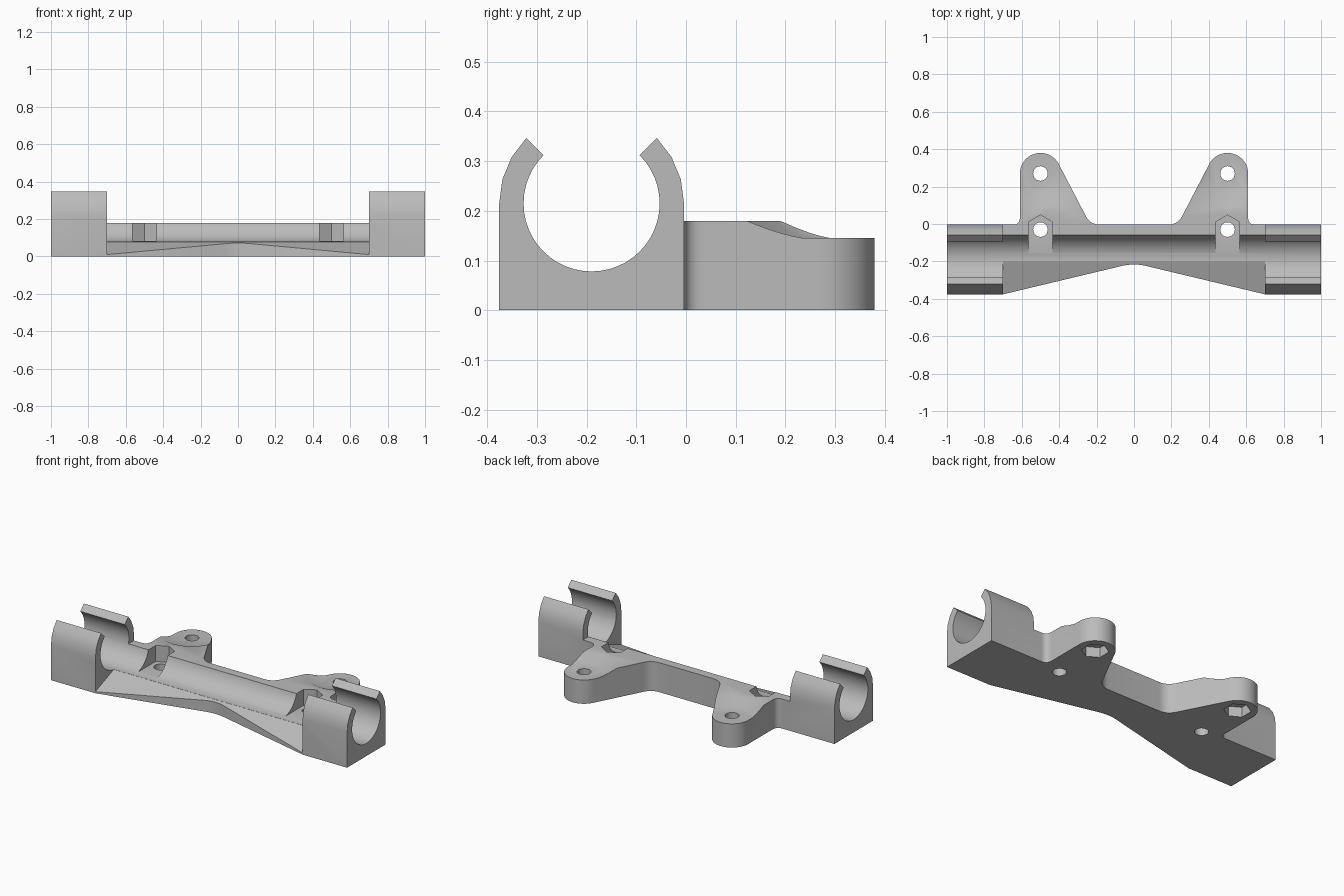
import bpy, bmesh
from math import sin, cos, pi, radians
from mathutils import Vector

if "Cube" in bpy.data.objects:
    bpy.data.objects.remove(bpy.data.objects["Cube"], do_unlink=True)

grey = bpy.data.materials.new("light grey plastic")
grey.use_nodes = True
colour = (0.5, 0.5, 0.5, 1)
grey.diffuse_color = colour
grey.node_tree.nodes["Principled BSDF"].inputs["Base Color"].default_value = colour

BORE_Y, BORE_Z, BORE_R, OUTER_R = -0.19, 0.215, 0.137, 0.186
BACK = BORE_Y + OUTER_R
FRONT = BORE_Y - OUTER_R
TOP, SPAN = 0.18, 0.7


def loft(name, lower, upper):
    """Solid between two matching outlines of 3D points."""
    bm = bmesh.new()
    a = [bm.verts.new(p) for p in lower]
    b = [bm.verts.new(p) for p in upper]
    bm.faces.new(a)
    bm.faces.new(b)
    for i in range(len(a)):
        j = (i + 1) % len(a)
        bm.faces.new((a[i], a[j], b[j], b[i]))
    bmesh.ops.recalc_face_normals(bm, faces=bm.faces)
    mesh = bpy.data.meshes.new(name)
    bm.to_mesh(mesh)
    bm.free()
    obj = bpy.data.objects.new(name, mesh)
    bpy.context.collection.objects.link(obj)
    mesh.materials.append(grey)
    return obj


def along_x(name, outline, half):
    return loft(name, [(-half, y, z) for y, z in outline], [(half, y, z) for y, z in outline])


def along_z(name, outline, z0, z1):
    return loft(name, [(x, y, z0) for x, y in outline], [(x, y, z1) for x, y in outline])


def arc(cx, cy, r, start, end, steps):
    angles = [radians(start + (end - start) * i / steps) for i in range(steps + 1)]
    return [(cx + r * cos(a), cy + r * sin(a)) for a in angles]


def ring(cx, cy, r, n, start=0):
    return arc(cx, cy, r, start, start + 360, n)[:-1]


def bend(p, q, r, steps=8):
    """Rounded corner from p to r, pulled towards q."""
    p, q, r = Vector(p), Vector(q), Vector(r)
    ts = [i / steps for i in range(steps + 1)]
    return [tuple(p * (1 - t) ** 2 + q * 2 * t * (1 - t) + r * t * t) for t in ts]


def combine(tool, operation="DIFFERENCE"):
    mod = body.modifiers.new("shape", "BOOLEAN")
    mod.operation, mod.solver, mod.object = operation, "EXACT", tool
    bpy.ops.object.select_all(action="DESELECT")
    bpy.context.view_layer.objects.active = body
    body.select_set(True)
    bpy.ops.object.modifier_apply(modifier=mod.name)
    bpy.data.objects.remove(tool, do_unlink=True)


# Clamp section run along the whole length
section = [(FRONT, 0), (BACK, 0)] + arc(BORE_Y, BORE_Z, OUTER_R, 0, 180, 12)
body = along_x("bearing_bracket", section, 1)

# Lower the middle between the two clamps
combine(along_x("middle_cut", [(-0.5, TOP), (0.2, TOP), (0.2, 0.5), (-0.5, 0.5)], SPAN))

# Screw ears on the back
for s in (-1, 1):
    plan = [(0.65, -0.04)]
    plan += bend((0.65, BACK), (0.61, BACK), (0.61, 0.037))
    plan += arc(0.5, 0.27, 0.11, 0, 153, 18)
    plan += bend((0.261, 0.049), (0.236, BACK), (0.18, BACK))
    plan += [(0.18, -0.04)]
    combine(along_z("ear", [(s * x, y) for x, y in plan], 0, TOP), "UNION")

# Bore and the snap-in opening
combine(along_x("bore", ring(BORE_Y, BORE_Z, BORE_R, 48), 1.1))
combine(along_x("opening", [(BORE_Y, BORE_Z), (BORE_Y + 0.3, BORE_Z + 0.3),
                            (BORE_Y - 0.3, BORE_Z + 0.3)], 1.1))

# Sloping front shelf and its waisted front edge
combine(along_x("shelf_cut", [(-0.2, 0.078), (-0.2, 0.4), (-0.42, 0.4), (-0.42, -0.007)], SPAN))
waist = bend((0.08, -0.228), (0, -0.205), (-0.08, -0.228))
waist = [(SPAN, -0.5), (SPAN, FRONT)] + waist + [(-SPAN, FRONT), (-SPAN, -0.5)]
combine(along_z("waist_cut", waist, -0.1, 0.5))

for x in (-0.5, 0.5):
    # Dished seat around each ear screw, with a nut pocket below
    low, high = ring(x, 0.27, 0.115, 40), ring(x, 0.27, 0.195, 40)
    combine(loft("seat_cut", [(a, b, 0.145) for a, b in low], [(a, b, 0.185) for a, b in high]))
    combine(along_z("ear_hole", ring(x, 0.27, 0.039, 24), -0.1, 0.3))
    combine(along_z("nut_pocket", ring(x, 0.27, 0.075, 6, 30), -0.1, 0.06))
    # Pointed nut slot and screw hole through the trough
    slot = [(x + 0.065, -0.2), (x + 0.065, 0.01), (x, 0.048), (x - 0.065, 0.01), (x - 0.065, -0.2)]
    combine(along_z("nut_slot", slot, 0.082, 0.3))
    combine(along_z("trough_hole", ring(x, -0.03, 0.039, 24), -0.1, 0.3))

bpy.ops.object.shade_smooth_by_angle(angle=radians(30))
